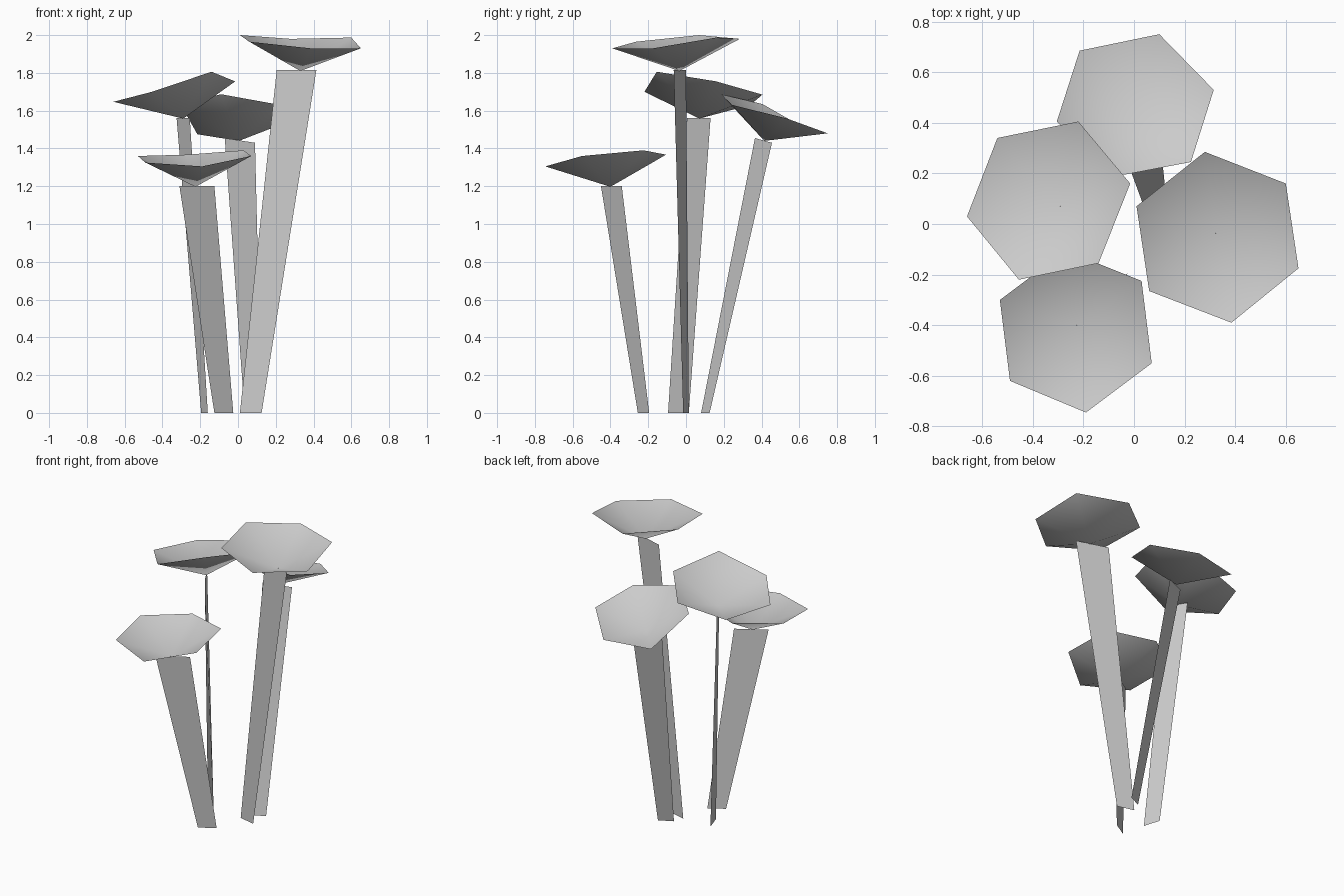
import bpy

# One plain colour for everything
grey = bpy.data.materials.new("light_grey")
grey.diffuse_color = (0.6, 0.6, 0.6, 1)


def add_mesh(name, verts, faces, smooth=False):
    mesh = bpy.data.meshes.new(name)
    mesh.from_pydata(verts, [], faces)
    mesh.materials.append(grey)
    for p in mesh.polygons:
        p.use_smooth = smooth
    obj = bpy.data.objects.new(name, mesh)
    bpy.context.collection.objects.link(obj)
    return obj


def add_cap(name, tip, rim):
    """Shallow six-sided funnel: a fan of triangles from the tip to the rim."""
    n = len(rim)
    faces = [(0, 1 + i, 1 + (i + 1) % n) for i in range(n)]
    add_mesh(name, [tip] + rim, faces, smooth=True)


def add_stem(name, base_l, base_r, top_r, top_l):
    """Flat tapered card, wider at the top."""
    add_mesh(name, [(*base_l, 0), (*base_r, 0), top_r, top_l], [(0, 1, 2, 3)])


# Tall right mushroom (rims run counter-clockwise)
add_cap("right_cap", (.33, -.035, 1.81),
        [(.28, .285, 1.98), (.01, .07, 2.0), (.06, -.265, 1.965),
         (.385, -.39, 1.93), (.65, -.175, 1.93), (.60, .16, 1.987)])
add_stem("right_stem", (.01, .015), (.125, -.015),
         (.415, -.065, 1.815), (.205, 0, 1.815))

# Short front mushroom
add_cap("front_cap", (-.225, -.40, 1.197),
        [(-.27, -.105, 1.367), (-.53, -.30, 1.36), (-.49, -.62, 1.325),
         (-.19, -.745, 1.305), (.07, -.55, 1.36), (.03, -.225, 1.39)])
add_stem("front_stem", (-.125, -.255), (-.025, -.195),
         (-.125, -.34, 1.2), (-.31, -.45, 1.2))

# Left mushroom
add_cap("left_cap", (-.29, .07, 1.558),
        [(-.22, .405, 1.685), (-.54, .34, 1.63), (-.66, .03, 1.647),
         (-.455, -.22, 1.70), (-.14, -.155, 1.806), (-.015, .16, 1.755)])
add_stem("left_stem", (-.195, .015), (-.16, -.095),
         (-.255, .005, 1.56), (-.325, .13, 1.56))

# Back mushroom
add_cap("back_cap", (.005, .415, 1.44),
        [(.10, .75, 1.48), (-.215, .685, 1.475), (-.305, .405, 1.635),
         (-.09, .185, 1.687), (.225, .245, 1.63), (.315, .53, 1.56)])
add_stem("back_stem", (.035, .08), (.125, .125),
         (.09, .455, 1.43), (-.07, .365, 1.455))
